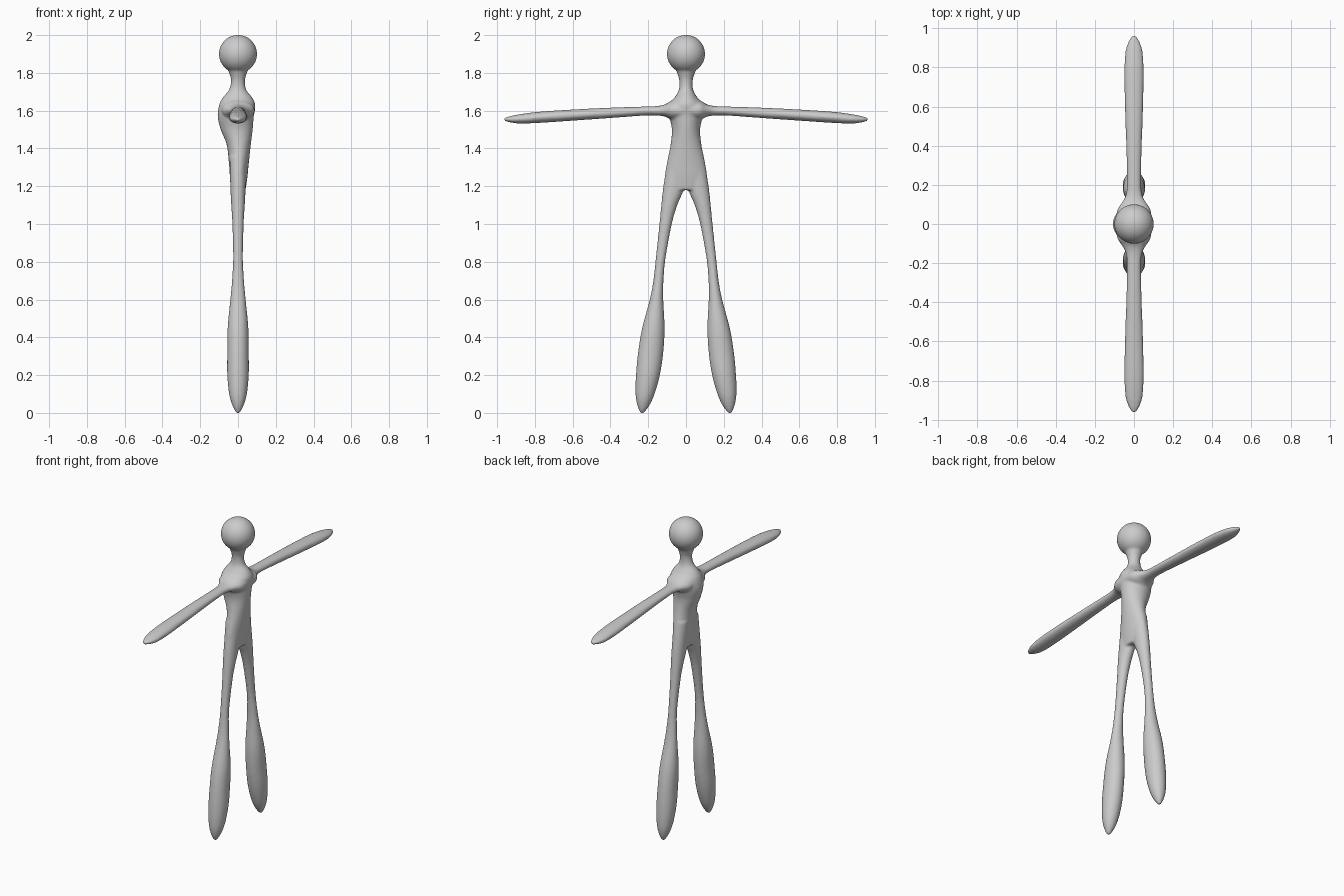
import bpy, bmesh, math
from mathutils import Vector

if "Cube" in bpy.data.objects:
    bpy.data.objects.remove(bpy.data.objects["Cube"])

SIDES, STEPS = 24, 6


def refine(stations):
    """Catmull-Rom interpolation between the stations."""
    out = []
    n = len(stations)
    for i in range(n - 1):
        p = [Vector(stations[max(0, min(n - 1, i + k))]) for k in (-1, 0, 1, 2)]
        for s in range(STEPS):
            t = s / STEPS
            out.append(0.5 * (2 * p[1] + (p[2] - p[0]) * t
                              + (2 * p[0] - 5 * p[1] + 4 * p[2] - p[3]) * t * t
                              + (3 * p[1] - p[0] - 3 * p[2] + p[3]) * t ** 3))
    out.append(Vector(stations[-1]))
    return out


def loft(bm, stations, place):
    """Skin elliptical rings; place(station, cos, sin) gives each point."""
    rings = []
    for st in refine(stations):
        rings.append([bm.verts.new(place(st, math.cos(a), math.sin(a)))
                      for a in (2 * math.pi * k / SIDES for k in range(SIDES))])
    for r0, r1 in zip(rings, rings[1:]):
        for k in range(SIDES):
            j = (k + 1) % SIDES
            bm.faces.new((r0[k], r0[j], r1[j], r1[k]))
    bm.faces.new(rings[0][::-1])
    bm.faces.new(rings[-1])


bm = bmesh.new()

# head
bmesh.ops.create_uvsphere(bm, u_segments=40, v_segments=24, radius=0.101)
bmesh.ops.translate(bm, verts=bm.verts, vec=(0, 0, 1.9))

# neck and torso: height, x min, x max, half width in y
torso = [(1.84, -0.06, 0.06, 0.06), (1.80, -0.047, 0.047, 0.047),
         (1.76, -0.037, 0.037, 0.036), (1.71, -0.048, 0.044, 0.038),
         (1.67, -0.08, 0.075, 0.06), (1.63, -0.1, 0.092, 0.092),
         (1.57, -0.108, 0.084, 0.088), (1.50, -0.092, 0.078, 0.075),
         (1.42, -0.06, 0.068, 0.082), (1.32, -0.048, 0.057, 0.102),
         (1.25, -0.043, 0.05, 0.112), (1.18, -0.036, 0.04, 0.1)]
loft(bm, torso, lambda s, c, n: ((s[1] + s[2]) / 2 + (s[2] - s[1]) / 2 * c, s[3] * n, s[0]))

# legs: height, inner y, outer y, half depth in x
leg = [(1.36, 0.0, 0.094, 0.045), (1.2, 0.008, 0.12, 0.041),
       (1.1, 0.046, 0.131, 0.036), (1.0, 0.075, 0.141, 0.03),
       (0.82, 0.108, 0.16, 0.026), (0.7, 0.119, 0.173, 0.032),
       (0.6, 0.12, 0.192, 0.041), (0.45, 0.113, 0.232, 0.055),
       (0.32, 0.12, 0.254, 0.057), (0.2, 0.138, 0.265, 0.057),
       (0.1, 0.166, 0.267, 0.047), (0.04, 0.193, 0.258, 0.03),
       (0.0, 0.222, 0.242, 0.01)]

# arms: distance in y, z min, z max, half depth in x
arm = [(0.0, 1.55, 1.65, 0.09), (0.07, 1.55, 1.655, 0.086),
       (0.11, 1.568, 1.634, 0.062), (0.15, 1.574, 1.625, 0.042),
       (0.22, 1.574, 1.622, 0.036), (0.4, 1.561, 1.616, 0.04),
       (0.6, 1.547, 1.606, 0.047), (0.78, 1.535, 1.594, 0.05),
       (0.88, 1.532, 1.581, 0.044), (0.93, 1.538, 1.571, 0.029),
       (0.962, 1.546, 1.562, 0.01)]

for side in (-1, 1):
    loft(bm, leg, lambda s, c, n: (
        s[3] * c, side * ((s[1] + s[2]) / 2 + (s[2] - s[1]) / 2 * n), s[0]))
    loft(bm, arm, lambda s, c, n: (
        s[3] * c, side * s[0], (s[1] + s[2]) / 2 + (s[2] - s[1]) / 2 * n))

bmesh.ops.recalc_face_normals(bm, faces=bm.faces)
mesh = bpy.data.meshes.new("figure")
bm.to_mesh(mesh)
bm.free()
for poly in mesh.polygons:
    poly.use_smooth = True

grey = bpy.data.materials.new("plain grey")
grey.diffuse_color = (0.6, 0.6, 0.6, 1)
grey.use_nodes = True
grey.node_tree.nodes["Principled BSDF"].inputs["Base Color"].default_value = grey.diffuse_color
mesh.materials.append(grey)

figure = bpy.data.objects.new("figure", mesh)
bpy.context.collection.objects.link(figure)

# fuse the parts into one skin and blend the joints
fuse = figure.modifiers.new("fuse", 'REMESH')
fuse.mode = 'VOXEL'
fuse.voxel_size = 0.007
fuse.use_smooth_shade = True
blend = figure.modifiers.new("blend", 'SMOOTH')
blend.factor = 0.5
blend.iterations = 5
